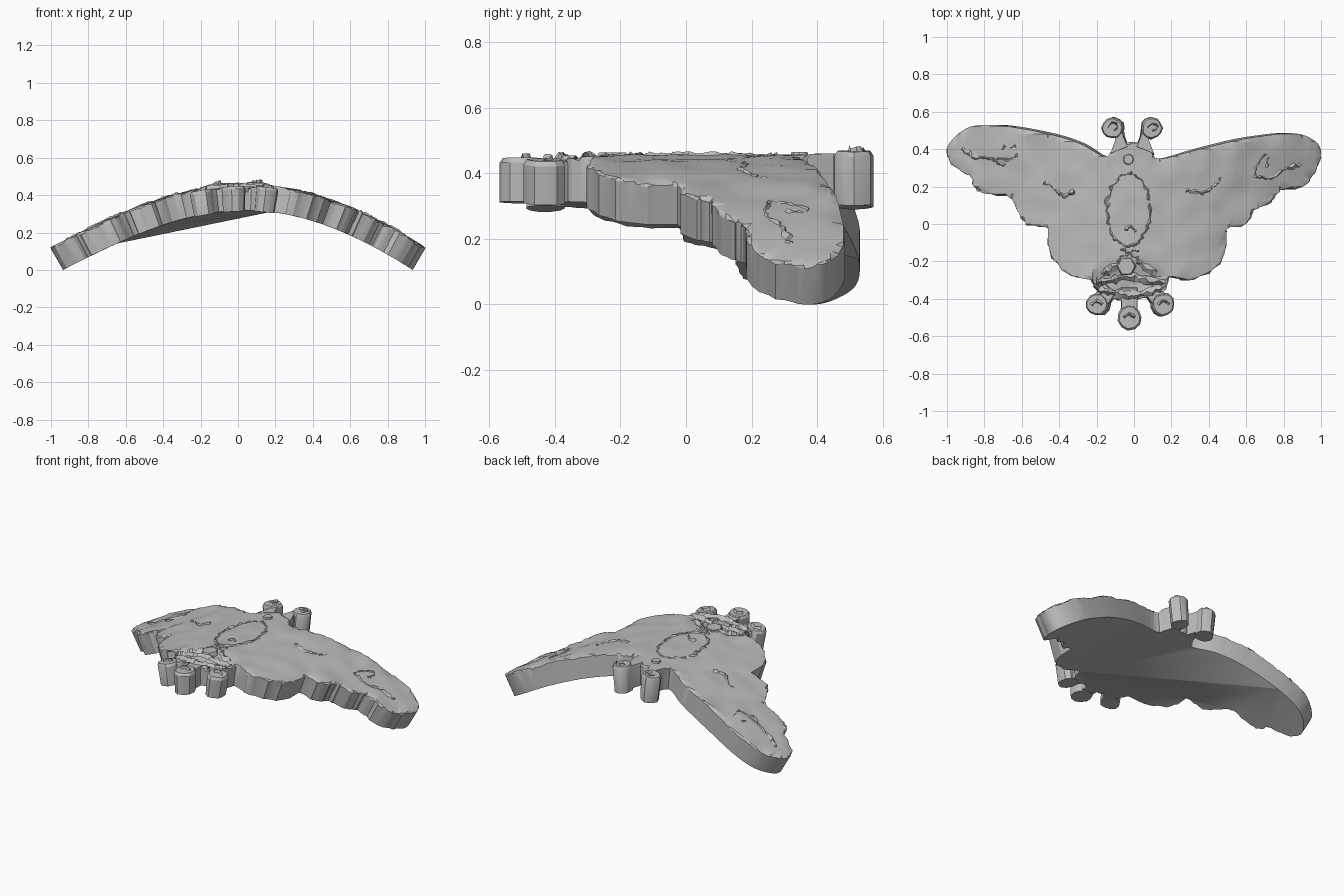
import bpy, bmesh, math, random
from mathutils import Vector, noise

random.seed(4)
cube = bpy.data.objects.get("Cube")
if cube:
    bpy.data.objects.remove(cube, do_unlink=True)

TOP, THICK = 0.463, 0.137           # crest height, plate thickness
BEND_A, BEND_B = 0.9, 0.715         # hyperbola giving the wing droop
SKEW = 0.03                         # lifts the left side of the arch a little

grey = bpy.data.materials.new("stone_grey")
grey.use_nodes = True
grey.diffuse_color = (0.5, 0.5, 0.5, 1)
grey.node_tree.nodes["Principled BSDF"].inputs["Base Color"].default_value = (0.5, 0.5, 0.5, 1)


def bend(v):
    """Wrap a flat point (z = height over the plate) over the drooping arch."""
    root = math.sqrt(BEND_A ** 2 + BEND_B * v.x ** 2)
    normal = Vector((BEND_B * v.x / root, 0, 1)).normalized()
    z = TOP + BEND_A - root + SKEW * (v.x - v.x ** 3)
    return Vector((v.x, v.y, z)) + normal * v.z


def finish(bm, name, angle=30):
    for v in bm.verts:
        v.co = bend(v.co)
    bmesh.ops.recalc_face_normals(bm, faces=bm.faces)
    me = bpy.data.meshes.new(name)
    bm.to_mesh(me)
    bm.free()
    me.materials.append(grey)
    ob = bpy.data.objects.new(name, me)
    bpy.context.collection.objects.link(ob)
    bpy.ops.object.select_all(action='DESELECT')
    ob.select_set(True)
    bpy.context.view_layer.objects.active = ob
    bpy.ops.object.shade_smooth_by_angle(angle=math.radians(angle))
    return ob


def spline(pts, n, closed=True):
    """Catmull-Rom points through a path."""
    out, c = [], len(pts)
    get = (lambda i: Vector(pts[i % c])) if closed else (lambda i: Vector(pts[max(0, min(c - 1, i))]))
    for i in range(c if closed else c - 1):
        a, b, d, e = (get(i + k) for k in (-1, 0, 1, 2))
        for k in range(n):
            t = k / n
            out.append(0.5 * (2 * b + (d - a) * t + (2 * a - 5 * b + 4 * d - e) * t * t
                              + (3 * b - a - 3 * d + e) * t ** 3))
    return out if closed else out + [Vector(pts[-1])]


def prism(name, pts, low, high, taper=0.0):
    """Upright block with a slightly chamfered top."""
    bm = bmesh.new()
    c = sum((Vector(p) for p in pts), Vector((0, 0))) / len(pts)
    rings = []
    for h, s in ((low, 1), (high - 0.015, 1), (high, 1 - taper)):
        rings.append([bm.verts.new((*(c + (Vector(p) - c) * s), h)) for p in pts])
    bm.faces.new(rings[0])
    bm.faces.new(rings[-1])
    n = len(pts)
    for a, b in zip(rings, rings[1:]):
        for i in range(n):
            bm.faces.new((a[i], a[(i + 1) % n], b[(i + 1) % n], b[i]))
    return finish(bm, name)


def knob(name, x, y, r, low, high, sides=10):
    pts = [(x + r * math.cos(math.tau * i / sides) * random.uniform(.92, 1.05),
            y + r * math.sin(math.tau * i / sides) * random.uniform(.92, 1.05)) for i in range(sides)]
    return prism(name, pts, low, high, 0.15)


def ridge(name, pts, width, height, closed=False, n=5):
    """Ragged raised line on the surface."""
    bm = bmesh.new()
    path, rows = spline(pts, n, closed), []
    m = len(path)
    for i, p in enumerate(path):
        q0 = path[i - 1] if closed or i else p
        q1 = path[(i + 1) % m] if closed or i < m - 1 else p
        d = (q1 - q0).normalized()
        s = Vector((-d.y, d.x)) * width * random.uniform(.4, 1.3)
        k = s * random.uniform(-.5, .5)
        rows.append([bm.verts.new((*(p + s), -.012)),
                     bm.verts.new((*(p + k), height * random.uniform(-.1, 1.1))),
                     bm.verts.new((*(p - s), -.012))])
    for i in range(m if closed else m - 1):
        a, b = rows[i], rows[(i + 1) % m]
        for j in range(2):
            bm.faces.new((a[j], a[j + 1], b[j + 1], b[j]))
    return finish(bm, name, 20)


def slice_faces(bm, axis, lo, hi, step, test):
    """Cut the faces that pass the test by evenly spaced planes."""
    no = Vector((1, 0, 0)) if axis == 0 else Vector((0, 1, 0))
    for i in range(int((hi - lo) / step) + 1):
        faces = [f for f in bm.faces if test(f)]
        geom = list({e for f in faces for e in f.edges} | {v for f in faces for v in f.verts}) + faces
        bmesh.ops.bisect_plane(bm, geom=geom, dist=1e-4, plane_co=no * (lo + i * step), plane_no=no)


# Winged plate: outline from the tail round both wings
outline = [(.20, -.28), (.28, -.30), (.38, -.275), (.46, -.21), (.495, -.12), (.50, -.025),
           (.595, -.005), (.63, .05), (.66, .085), (.735, .11), (.765, .155), (.80, .185), (.89, .195),
           (.95, .24), (.995, .32), (1.0, .40), (.955, .455), (.86, .485), (.725, .475), (.565, .45),
           (.35, .40), (.137, .348), (.085, .40), (-.01, .44), (-.11, .40), (-.158, .36), (-.29, .43),
           (-.45, .48), (-.665, .52), (-.80, .53), (-.906, .51), (-.985, .44), (-1.003, .375),
           (-.965, .305), (-.88, .255), (-.85, .19), (-.80, .16), (-.69, .15), (-.645, .107),
           (-.61, .035), (-.56, -.01), (-.47, -.016), (-.468, -.107), (-.425, -.20), (-.335, -.28),
           (-.24, -.267), (-.22, -.34), (-.14, -.39), (-.03, -.41), (.08, -.39), (.17, -.35)]
edge = spline(outline, 4)
for p in edge:
    if p.y < .33:                       # ragged trailing edge
        p += Vector((random.uniform(-.006, .006), random.uniform(-.006, .006)))
n = len(edge)
bm = bmesh.new()
up = [bm.verts.new((p.x, p.y, 0)) for p in edge]
low = [bm.verts.new((p.x, p.y, -THICK)) for p in edge]
top = bm.faces.new(up)
for i in range(n):
    bm.faces.new((up[i], low[i], low[(i + 1) % n], up[(i + 1) % n]))


# Underside: three broad facets meeting at tail, neck and leading edge
def nearest(x, y):
    return min(range(n), key=lambda i: (edge[i] - Vector((x, y))).length)


A, B, C = nearest(.20, -.28), nearest(-.158, .36), nearest(-.71, .525)
loops = (list(range(A, B + 1)), list(range(B, C + 1)) + [A], list(range(C, n)) + list(range(0, A + 1)))
under = [bm.faces.new([low[i] for i in loop]) for loop in loops]
bmesh.ops.triangulate(bm, faces=under + [top], ngon_method='BEAUTY')


def flat_at(z, x0=-2):
    return lambda f: all(abs(v.co.z - z) < 1e-5 and v.co.x > x0 for v in f.verts)


# The left wing's underside follows the arch; the top is cut into a grid
slice_faces(bm, 0, .2, 1, .1, flat_at(-THICK, -.2))
slice_faces(bm, 0, -.98, .98, .04, flat_at(0))
slice_faces(bm, 1, -.40, .52, .04, flat_at(0))

# Gently worn top with lowered rim and rough tail hollow
for v in bm.verts:
    if v.co.z > -.01:
        rim = any(any(w.co.z < -.1 for w in f.verts) for f in v.link_faces)
        h = .010 * noise.noise(v.co * 9)
        tail = math.hypot((v.co.x + .03) / .2, (v.co.y + .32) / .1)
        if tail < 1:
            h -= .03 * (1 - tail) + random.uniform(0, .025)
        v.co.z = h - (random.uniform(.004, .012) if rim else 0)
finish(bm, "winged_plate", 25)

# Antennae: short stalk and curled knob each side
for side, s in (("left", 1), ("right", -1)):
    x = -.01 + .105 * s
    stalk = [(-.01 + s * a, b) for a, b in ((.02, .41), (.12, .37), (.09, .45), (.11, .50), (.055, .53), (.045, .47))]
    prism(f"antenna_stalk_{side}", stalk, -THICK, .005, .1)
    knob(f"antenna_knob_{side}", x, .513, .059, -.15, .014, 12)
    ridge(f"antenna_curl_{side}", [(x - .03, .50), (x, .54), (x + .03, .52), (x, .50)], .014, .03, n=2)

# Tail knobs
for name, x, y, r in (("right", -.20, -.43, .062), ("middle", -.025, -.50, .068), ("left", .16, -.43, .064)):
    knob(f"tail_knob_{name}", x, y, r, -.142, -.008, 11)
    ridge(f"tail_knob_mark_{name}", [(x - .03, y), (x, y + .02), (x + .03, y)], .012, .010, n=2)
    cx, cy = -.025 + (x + .025) * .6, -.34
    d = (Vector((x, y)) - Vector((cx, cy))).normalized()
    w = Vector((-d.y, d.x)) * .045
    a, b = Vector((cx, cy)), Vector((x, y))
    prism(f"tail_stalk_{name}", [a - w, b - w, b + w, a + w], -THICK, -.014, .08)

# Head stud and body outline
knob("head_stud", -.03, .345, .03, -.02, .010, 10)
ring = [(-.03 + .115 * math.cos(math.tau * i / 14), .075 + .195 * math.sin(math.tau * i / 14)) for i in range(14)]
ridge("body_outline", ring, .020, .012, True, 4)
ridge("body_mark", [(-.05, -.03), (-.02, -.01), (.01, -.04)], .016, .012, n=3)

# Tail ornament: boss and ragged collars
knob("tail_boss", -.04, -.225, .055, -.03, .008, 6)
collars = {
    "spine": [(-.07, -.13), (-.03, -.15), (.02, -.13)],
    "upper": [(-.17, -.27), (-.10, -.22), (-.06, -.17), (0, -.17), (.05, -.22), (.12, -.26)],
    "middle": [(-.2, -.31), (-.12, -.30), (-.03, -.28), (.06, -.30), (.17, -.31)],
    "lower": [(-.19, -.35), (-.1, -.37), (-.03, -.38), (.05, -.37), (.15, -.34)],
}
for name, pts in collars.items():
    ridge("tail_collar_" + name, pts, .022, .012)

# Wing markings
marks = {
    "right_outer": [(-.92, .40), (-.85, .36), (-.77, .35), (-.69, .31)],
    "right_hook": [(-.76, .35), (-.66, .34), (-.62, .38), (-.65, .42), (-.71, .40)],
    "right_inner": [(-.48, .22), (-.42, .18), (-.37, .15), (-.32, .18)],
    "left_inner": [(.28, .18), (.36, .16), (.42, .20), (.47, .24)],
    "left_outer": [(.65, .25), (.73, .25), (.80, .29), (.89, .32)],
    "left_hook": [(.65, .25), (.66, .32), (.71, .37), (.71, .30)],
}
for name, pts in marks.items():
    ridge("wing_mark_" + name, pts, .022, .011)

# Stand the model on the ground
objs = [o for o in bpy.context.collection.objects if o.type == 'MESH' and grey.name in o.data.materials]
z0 = min(v.co.z for o in objs for v in o.data.vertices)
for o in objs:
    for v in o.data.vertices:
        v.co.z -= z0
